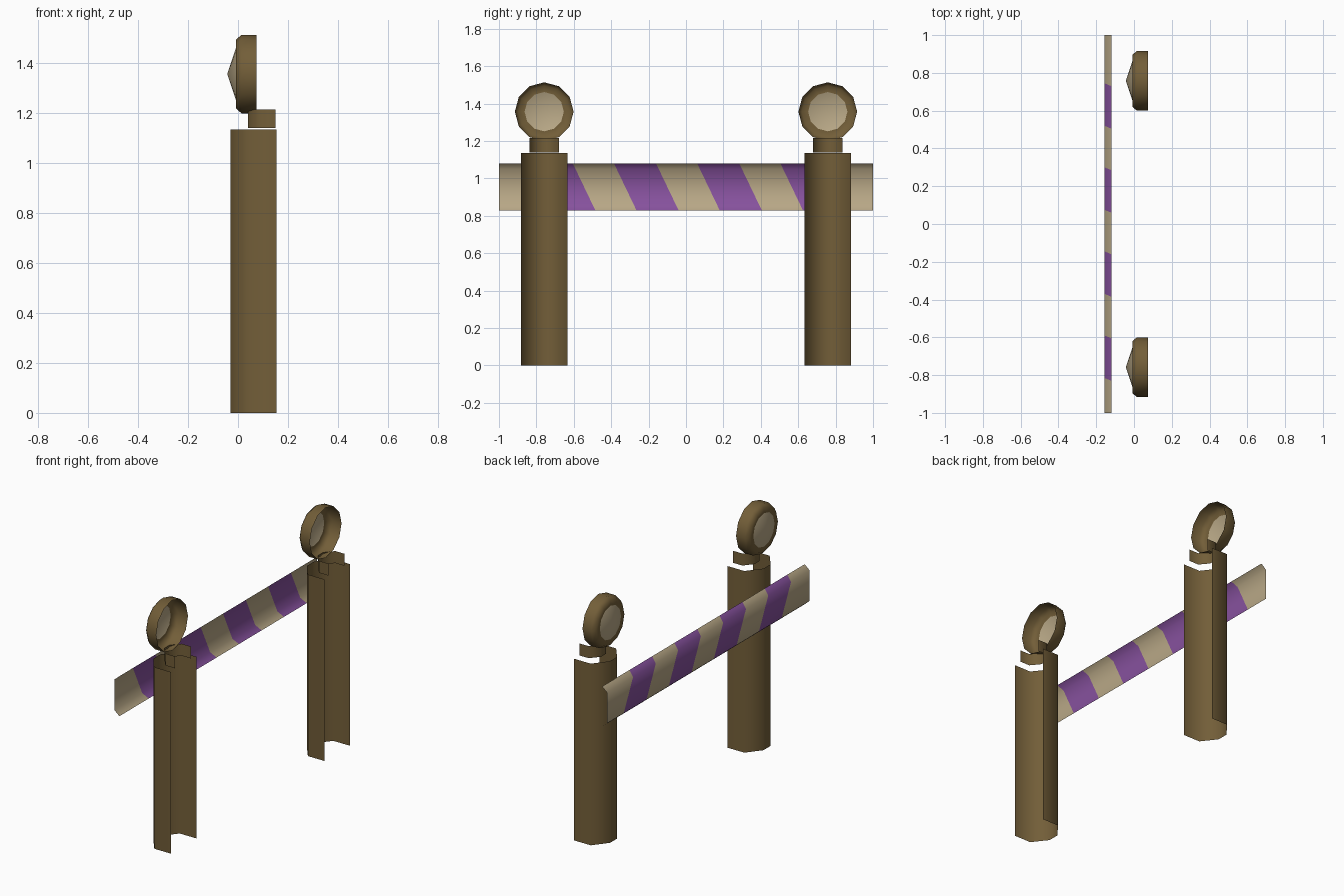
import bpy
import math

if "Cube" in bpy.data.objects:
    bpy.data.objects.remove(bpy.data.objects["Cube"])


def material(name, color):
    m = bpy.data.materials.new(name)
    m.diffuse_color = (*color, 1)
    m.use_nodes = True
    m.node_tree.nodes["Principled BSDF"].inputs["Base Color"].default_value = m.diffuse_color
    return m


BROWN = material("brown_paint", (0.17, 0.112, 0.04))
BEIGE = material("beige_paint", (0.48, 0.39, 0.24))
PURPLE = material("purple_paint", (0.24, 0.083, 0.34))


def make(name, verts, faces, mats, indices=None):
    mesh = bpy.data.meshes.new(name)
    mesh.from_pydata(verts, [], faces)
    for m in mats:
        mesh.materials.append(m)
    for i, p in enumerate(mesh.polygons):
        p.use_smooth = True
        if indices:
            p.material_index = indices[i]
    ob = bpy.data.objects.new(name, mesh)
    bpy.context.collection.objects.link(ob)
    return ob


def channel(name, y, x0, x1, half, cx, cy, z0, z1):
    """Upright shell open towards +x, with chamfered corners at -x."""
    side = [(x1, half), (x0 + cx, half), (x0, half - cy)]
    prof = [(x, -w) for x, w in side] + [(x, w) for x, w in reversed(side)]
    n = len(prof)
    verts = [(x, y + w, z) for z in (z0, z1) for x, w in prof]
    # Wound so that normals face outwards
    faces = [(i, i + n, i + n + 1, i + 1) for i in range(n - 1)]
    return make(name, verts, faces, [BROWN])


def lathe(name, y, z, prof, mat, sides=12):
    """Revolve (x, radius) points about an axis along x."""
    verts, faces = [], []
    for x, r in prof:
        for k in range(sides):
            a = 2 * math.pi * k / sides
            verts.append((x, y + r * math.sin(a), z + r * math.cos(a)))
    for j in range(len(prof) - 1):
        for k in range(sides):
            a, b = j * sides + k, j * sides + (k + 1) % sides
            faces.append((a, b, b + sides, a + sides))
    return make(name, verts, faces, [mat])


def lens(name, y, z, x_tip, x_rim, r, sides=12):
    verts = [(x_tip, y, z)]
    for k in range(sides):
        a = 2 * math.pi * k / sides
        verts.append((x_rim, y + r * math.sin(a), z + r * math.cos(a)))
    faces = [(0, 1 + k, 1 + (k + 1) % sides) for k in range(sides)]
    return make(name, verts, faces, [BEIGE])


# Two posts, each with a neck and a round warning lamp
for label, y in (("near", -0.758), ("far", 0.758)):
    channel(f"{label}_post", y, -0.03, 0.155, 0.125, 0.07, 0.09, 0.0, 1.135)
    channel(f"{label}_lamp_neck", y, 0.04, 0.15, 0.08, 0.045, 0.055, 1.14, 1.215)
    lathe(f"{label}_lamp_housing", y, 1.357,
          [(-0.008, 0.105), (-0.008, 0.138), (0.014, 0.157), (0.075, 0.157)], BROWN)
    lens(f"{label}_lamp_lens", y, 1.357, -0.043, -0.008, 0.105)

# Striped board: open shell with bevelled top and bottom lips
edges = [-1.0]
for k in range(-2, 2):
    edges += [0.06 + 0.445 * k, 0.285 + 0.445 * k]
edges.append(1.0)
section = [(-0.12, 0.83), (-0.155, 0.86), (-0.155, 1.05), (-0.12, 1.08)]
verts, faces, idx = [], [], []
for e in edges:
    for x, z in section:
        slant = 0 if abs(e) == 1.0 else 0.12 * (1.08 - z) / 0.25
        verts.append((x, e + slant, z))
for c in range(len(edges) - 1):
    for r in range(3):
        a = c * 4 + r
        faces.append((a, a + 1, a + 5, a + 4))
        idx.append(c % 2)
make("striped_board", verts, faces, [BEIGE, PURPLE], idx)
